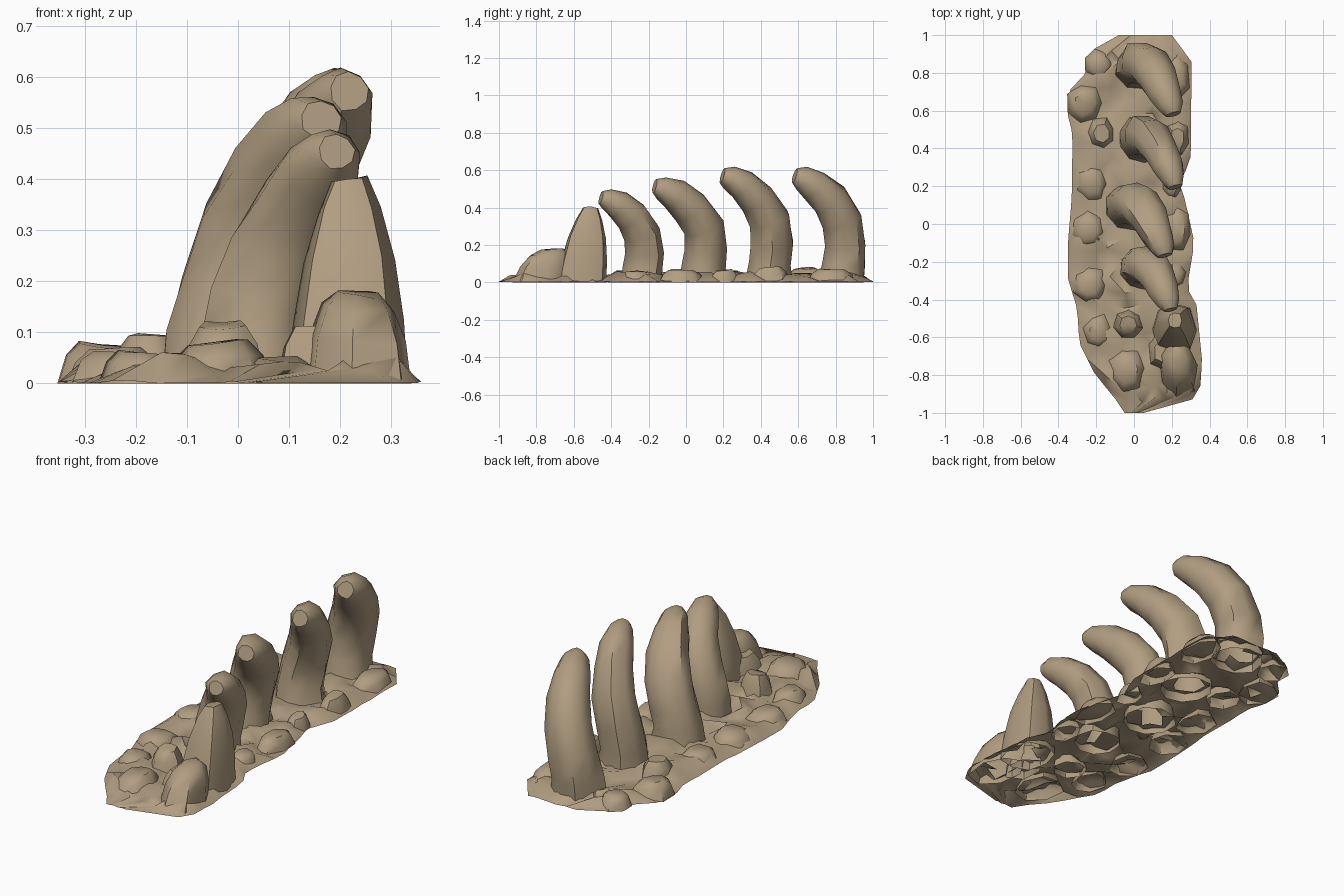
import bpy, bmesh, math, random
from mathutils import Vector

if "Cube" in bpy.data.objects:
    bpy.data.objects.remove(bpy.data.objects["Cube"])

random.seed(7)
mat = bpy.data.materials.new("tan_stone")
mat.diffuse_color = (0.44, 0.34, 0.22, 1)
mat.use_nodes = True
mat.node_tree.nodes["Principled BSDF"].inputs["Base Color"].default_value = mat.diffuse_color
footprints = []


def finish(name, bm, angle=42):
    bmesh.ops.recalc_face_normals(bm, faces=bm.faces)
    me = bpy.data.meshes.new(name)
    bm.to_mesh(me)
    bm.free()
    me.shade_smooth()
    me.set_sharp_from_angle(angle=math.radians(angle))
    me.materials.append(mat)
    ob = bpy.data.objects.new(name, me)
    bpy.context.collection.objects.link(ob)
    return ob


def loft(name, rings, angle=42):
    # Skin between rings, capped at the last one, open underneath
    bm = bmesh.new()
    vr = [[bm.verts.new(p) for p in r] for r in rings]
    n = len(vr[0])
    for a, b in zip(vr, vr[1:]):
        for i in range(n):
            j = (i + 1) % n
            bm.faces.new((a[i], a[j], b[j], b[i]))
    mid = bm.verts.new(sum((v.co for v in vr[-1]), Vector()) / n)
    for i in range(n):
        bm.faces.new((vr[-1][i], vr[-1][(i + 1) % n], mid))
    return finish(name, bm, angle)


def jit(a):
    return random.uniform(-a, a)


def rock(name, x, y, rx, ry, h, n=7, levels=((0, 1.1), (.65, .9), (1, .6)), lean=(0, 0), tilt=.12):
    # Blunt chipped boulder
    if rx > .08:
        footprints.append((x, y, rx, ry))
    ph = random.uniform(0, 6.28)
    wob = [1 + jit(.1) for _ in range(n)]
    tx, ty = jit(tilt), jit(tilt)
    rings = []
    for f, s in levels:
        ring = []
        for i in range(n):
            a = ph + math.tau * i / n
            c, d = math.cos(a) * s * wob[i], math.sin(a) * s * wob[i]
            z = h * f * (1 + (tx * c + ty * d + jit(tilt / 3)) * (f > 0))
            ring.append(Vector((x + c * rx + lean[0] * f, y + d * ry + lean[1] * f, z)))
        rings.append(ring)
    return loft(name, rings, 50)


# Curved horn: centre line and radius, shared by all four
PATH = [(.02, 0, 0, .135), (.02, .01, .1, .124), (.035, .02, .2, .12), (.075, .005, .33, .114),
        (.12, -.06, .435, .106), (.158, -.14, .515, .09), (.187, -.21, .555, .068),
        (.197, -.25, .567, .042)]


def horn(name, dx, y, sxy, sz, thick):
    pts = [Vector((dx + px * sxy, y + py * sxy, pz * sz)) for px, py, pz, _ in PATH]
    lat = Vector((.78, .62, 0)).normalized()
    n, rings = 9, []
    wob = [1 + jit(.06) for _ in range(n)]
    for k, p in enumerate(pts):
        t = Vector((0, 0, 1)) if k == 0 else (pts[min(k + 1, len(pts) - 1)] - pts[k - 1]).normalized()
        v = t.cross(lat).normalized()
        l = v.cross(t)
        r = PATH[k][3] * thick
        rings.append([p + (l * math.cos(math.tau * i / n) + v * math.sin(math.tau * i / n))
                      * r * wob[i] * (1 + jit(.06)) for i in range(n)])
    footprints.append((pts[0].x, y, .13 * thick, .13 * thick))
    loft(name, rings, 50)


horn("horn_back", .01, .83, 1, 1, 1)
horn("horn_second", .02, .445, 1, 1.01, .95)
horn("horn_third", -.04, .09, 1.03, .91, .97)
horn("horn_front", .02, -.235, .88, .8, .86)

# Broken stub standing in front of the horns
rock("broken_stub", .205, -.56, .12, .145, .4, 8,
     ((0, 1), (.3, .92), (.6, .76), (.85, .52), (1, .3)), (.01, .05), .05)
rock("stub_foot", .235, -.77, .11, .16, .178, 7, ((0, 1), (.5, .9), (.85, .68), (1, .38)), (0, .05), .1)
rock("stub_side", .15, -.67, .075, .1, .11, 6)

# Boulders scattered round the base
ROCKS = [(-.26, .64, .09, .1, .075), (-.17, .48, .075, .08, .095), (-.19, .84, .075, .08, .06),
         (.22, .78, .07, .13, .07), (.23, .45, .06, .1, .08), (-.24, -.03, .09, .1, .07),
         (.23, -.03, .07, .12, .065), (-.04, -.77, .1, .12, .08), (-.03, -.53, .075, .08, .115),
         (-.23, -.32, .085, .1, .06), (.2, .2, .05, .07, .065), (-.22, .22, .08, .1, .06),
         (.22, -.27, .055, .08, .06), (-.19, -.57, .07, .09, .06)]
for i, r in enumerate(ROCKS):
    rock(f"boulder_{i + 1}", *r)

# Ground sheet: left and right edges as (y, x)
LEFT = [(-1, -.05), (-.95, -.08), (-.79, -.21), (-.63, -.29), (-.45, -.3), (-.29, -.35), (-.1, -.35),
        (.13, -.33), (.48, -.325), (.61, -.36), (.74, -.33), (.79, -.26), (.95, -.2), (1, -.08)]
RIGHT = [(-1, .05), (-.94, .3), (-.88, .35), (-.72, .36), (-.42, .33), (-.34, .28), (-.1, .32),
         (.13, .27), (.21, .24), (.34, .3), (.86, .305), (1, .2)]


def edge(table, y):
    for (y0, x0), (y1, x1) in zip(table, table[1:]):
        if y <= y1:
            return x0 + (x1 - x0) * (y - y0) / (y1 - y0)
    return table[-1][1]


bm = bmesh.new()
rows, cols, grid = 28, 9, []
for j in range(rows + 1):
    y = -1 + 2 * j / rows
    xl, xr = edge(LEFT, y), edge(RIGHT, y)
    line = []
    for i in range(cols + 1):
        rim = i in (0, cols) or j in (0, rows)
        x = xl + (xr - xl) * i / cols
        z = random.uniform(0, .006) if rim else random.uniform(.008, .062)
        line.append(bm.verts.new((x + (0 if rim else jit(.018)), y + (0 if rim else jit(.018)), z)))
    grid.append(line)
for j in range(rows):
    for i in range(cols):
        a, b, c, d = grid[j][i], grid[j][i + 1], grid[j + 1][i + 1], grid[j + 1][i]
        for tri in ([(a, b, c), (a, c, d)] if random.random() < .5 else [(a, b, d), (b, c, d)]):
            bm.faces.new(tri)
# Open pits beneath the larger boulders and horns
hidden = [f for f in bm.faces if any(
    all(((v.co.x - x) / rx) ** 2 + ((v.co.y - y) / ry) ** 2 < .8 for v in f.verts)
    for x, y, rx, ry in footprints)]
bmesh.ops.delete(bm, geom=hidden, context='FACES')
finish("rocky_ground", bm, 60)
